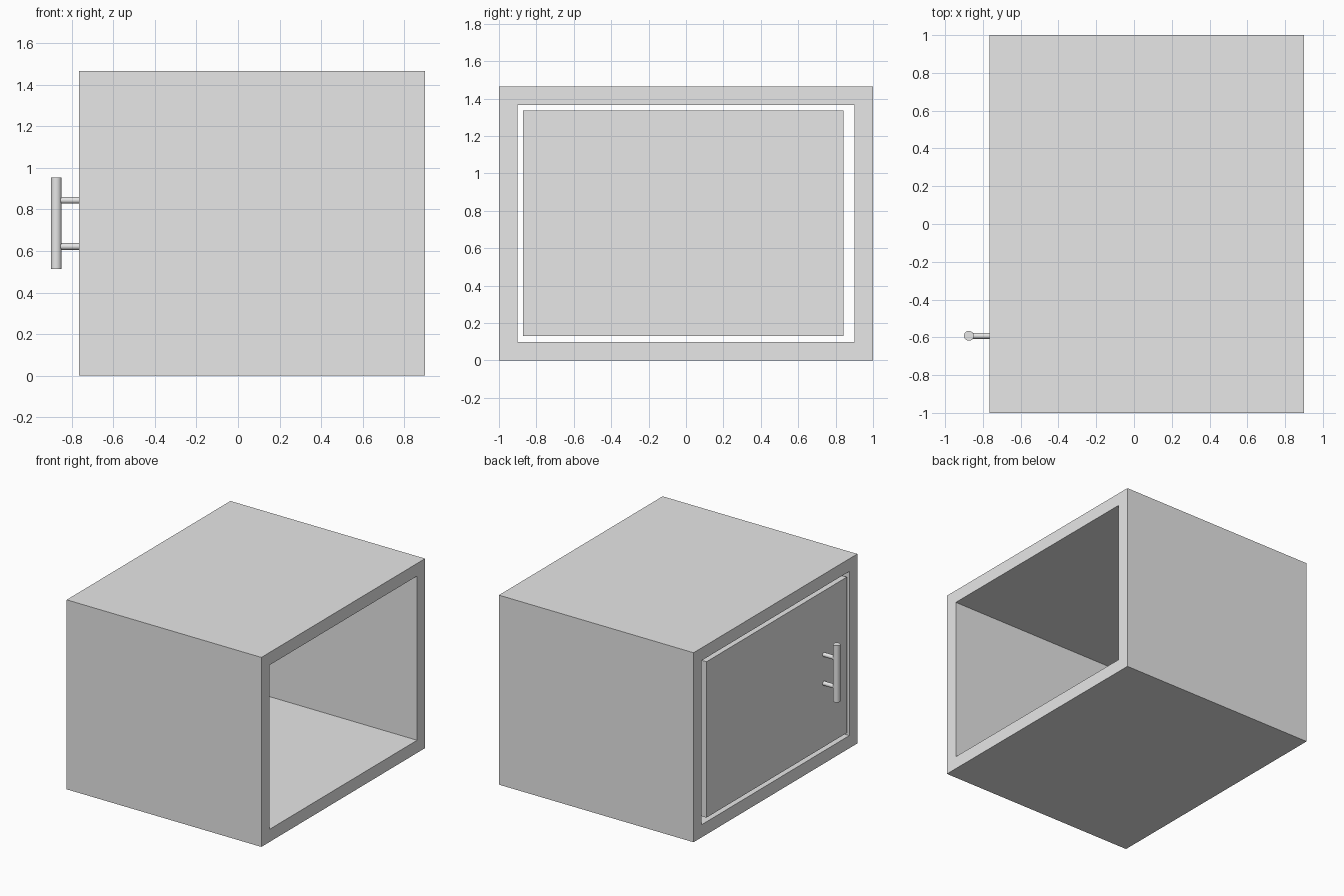
import bpy
import math

cube = bpy.data.objects.get("Cube")
if cube:
    bpy.data.objects.remove(cube, do_unlink=True)

grey = bpy.data.materials.new("plain_grey")
grey.use_nodes = True
grey.diffuse_color = (0.8, 0.8, 0.8, 1)
grey.node_tree.nodes["Principled BSDF"].inputs["Base Color"].default_value = (0.8, 0.8, 0.8, 1)

LEFT, RIGHT = 0.90, -0.765      # open end and door end of the cabinet
DEPTH, HEIGHT, WALL = 1.0, 1.465, 0.098
MID_Z = HEIGHT / 2


def box(name, low, high):
    centre = [(a + b) / 2 for a, b in zip(low, high)]
    bpy.ops.mesh.primitive_cube_add(size=1, location=centre)
    obj = bpy.context.object
    obj.name = name
    obj.scale = [b - a for a, b in zip(low, high)]
    bpy.ops.object.transform_apply(location=False, rotation=False, scale=True)
    obj.data.materials.append(grey)
    return obj


def rod(name, radius, length, location, rotation=(0, 0, 0)):
    bpy.ops.mesh.primitive_cylinder_add(vertices=32, radius=radius, depth=length,
                                        location=location, rotation=rotation)
    obj = bpy.context.object
    obj.name = name
    obj.data.materials.append(grey)
    bpy.ops.object.shade_smooth_by_angle(angle=math.radians(40))
    return obj


# Cabinet shell: a block with a straight tunnel cut through along x
shell = box("cabinet_shell", (RIGHT, -DEPTH, 0), (LEFT, DEPTH, HEIGHT))
cutter = box("tunnel_cutter", (RIGHT - 1, WALL - DEPTH, WALL),
             (LEFT + 1, DEPTH - WALL, HEIGHT - WALL))
cut = shell.modifiers.new("tunnel", 'BOOLEAN')
cut.operation = 'DIFFERENCE'
cut.solver = 'EXACT'
cut.object = cutter
bpy.context.view_layer.objects.active = shell
bpy.ops.object.modifier_apply(modifier=cut.name)
bpy.data.objects.remove(cutter, do_unlink=True)

# Door, flush with the end and with a clear gap all round
box("door", (RIGHT, -0.872, 0.13), (RIGHT + 0.1, 0.842, HEIGHT - 0.13))

# Upright bar handle on two posts
BAR_X, HANDLE_Y = -0.874, -0.592
rod("handle_bar", 0.026, 0.44, (BAR_X, HANDLE_Y, MID_Z))
for label, side in (("upper", 1), ("lower", -1)):
    rod(label + "_handle_post", 0.016, RIGHT - BAR_X + 0.01,
        ((RIGHT + 0.01 + BAR_X) / 2, HANDLE_Y, MID_Z + side * 0.111),
        (0, math.pi / 2, 0))
